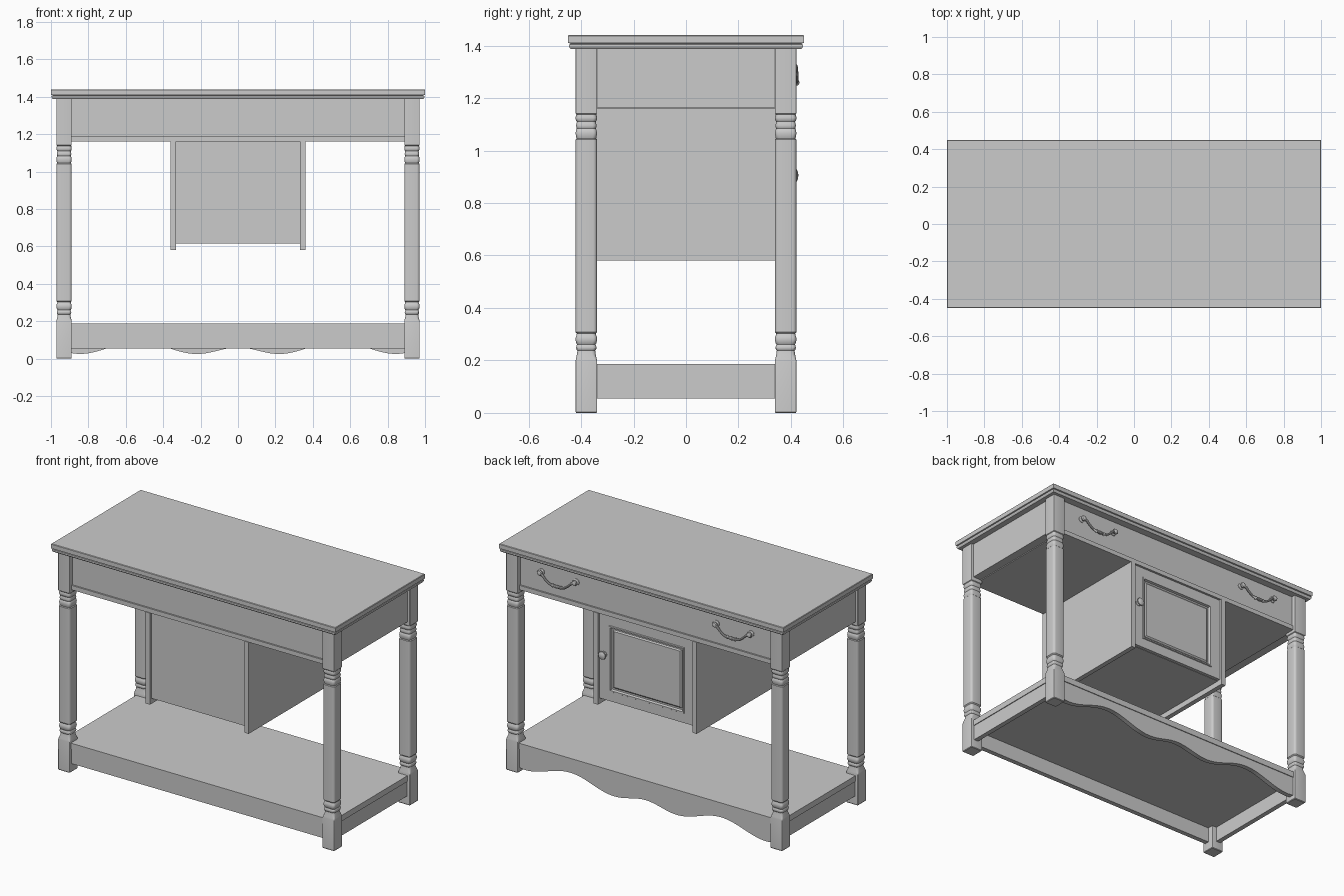
import bpy, bmesh, math
from mathutils import Matrix

if "Cube" in bpy.data.objects:
    bpy.data.objects.remove(bpy.data.objects["Cube"])


def finish(name, bm, smooth=False):
    bmesh.ops.recalc_face_normals(bm, faces=bm.faces)
    me = bpy.data.meshes.new(name)
    bm.to_mesh(me)
    bm.free()
    ob = bpy.data.objects.new(name, me)
    bpy.context.collection.objects.link(ob)
    if smooth:
        shade(ob)
    return ob


def shade(ob):
    bpy.ops.object.select_all(action='DESELECT')
    ob.select_set(True)
    bpy.context.view_layer.objects.active = ob
    bpy.ops.object.shade_smooth_by_angle(angle=math.radians(35))


def box(name, x0, x1, y0, y1, z0, z1):
    bm = bmesh.new()
    m = Matrix.Translation(((x0 + x1) / 2, (y0 + y1) / 2, (z0 + z1) / 2))
    m = m @ Matrix.Diagonal((x1 - x0, y1 - y0, z1 - z0, 1))
    bmesh.ops.create_cube(bm, size=1, matrix=m)
    return finish(name, bm)


def loft(name, rings, smooth=True):
    bm = bmesh.new()
    loops = [[bm.verts.new(p) for p in r] for r in rings]
    n = len(loops[0])
    for a, b in zip(loops, loops[1:]):
        for i in range(n):
            j = (i + 1) % n
            bm.faces.new((a[i], a[j], b[j], b[i]))
    bm.faces.new(loops[0])
    bm.faces.new(loops[-1])
    return finish(name, bm, smooth)


def rounded_square(cx, cy, z, h, r):
    pts = []
    for q in range(4):
        a0 = q * math.pi / 2
        sx = (1, -1, -1, 1)[q]
        sy = (1, 1, -1, -1)[q]
        for k in range(5):
            a = a0 + k * math.pi / 8
            pts.append((cx + sx * (h - r) + r * math.cos(a),
                        cy + sy * (h - r) + r * math.sin(a), z))
    return pts


def rect(hx, hy, y, z):
    return [(-hx, y - hy, z), (hx, y - hy, z), (hx, y + hy, z), (-hx, y + hy, z)]


# table top with stepped, eased edge
loft("table_top", [rect(1 - i, 0.45 - i, 0, z) for i, z in (
    (.009, 1.388), (.004, 1.396), (.004, 1.404), (.009, 1.406), (.009, 1.408),
    (.001, 1.410), (0, 1.414), (0, 1.437), (.003, 1.44))], False)

# turned legs: (z, half width, corner radius)
lower = [(0, .038, .003), (.004, .041, .003), (.195, .041, .003), (.205, .040, .01),
         (.222, .036, .015), (.237, .034, .015), (.240, .037, .015), (.248, .039, .015),
         (.257, .037, .015), (.260, .035, .015), (.265, .038, .015), (.277, .041, .015),
         (.290, .040, .015), (.297, .037, .015), (.302, .036, .015), (.308, .041, .015)]
upper = [(1.042, .041, .015), (1.046, .037, .015), (1.052, .039, .015), (1.066, .041, .015),
         (1.078, .039, .015), (1.084, .036, .015), (1.088, .038, .015), (1.096, .039, .015),
         (1.104, .037, .015), (1.110, .036, .015), (1.116, .040, .015), (1.126, .041, .015),
         (1.134, .039, .015), (1.138, .038, .01), (1.142, .041, .003), (1.39, .041, .003)]
for sx in (-1, 1):
    for sy in (-1, 1):
        loft("leg", [rounded_square(sx * .93, sy * .38, z, h, r) for z, h, r in lower + upper])

# drawer case under the top, with bottom rail
box("drawer_case", -.955, .955, -.395, .395, 1.165, 1.392)
box("case_bottom_rail", -.9, .9, -.405, .405, 1.16, 1.188)

# low shelf and its rails
box("shelf", -.955, .955, -.41, .41, .15, .187)
box("front_shelf_rail", -.9, .9, -.405, -.375, .055, .152)
for s in (-1, 1):
    x0, x1 = sorted((s * .92, s * .95))
    box("side_shelf_rail", x0, x1, -.36, .36, .055, .152)


# scalloped rail on the drawer side
keys = [(0, .06), (.22, .025), (.53, .093), (.85, .025), (.93, .035)]


def scallop(x):
    x = abs(x)
    for (xa, za), (xb, zb) in zip(keys, keys[1:]):
        if x <= xb:
            t = (1 - math.cos(math.pi * (x - xa) / (xb - xa))) / 2
            return za + (zb - za) * t


N = 72
xs = [-.9 + 1.8 * i / N for i in range(N + 1)]
loft("scalloped_rail", [[(x, .375, scallop(x)), (x, .405, scallop(x)),
                         (x, .405, .152), (x, .375, .152)] for x in xs])

# hanging cabinet
for s in (-1, 1):
    x0, x1 = sorted((s * .332, s * .362))
    box("cabinet_side", x0, x1, -.41, .41, .58, 1.162)
box("cabinet_body", -.333, .333, -.395, .375, .615, 1.162)

# door with moulded, recessed panel: (half width, half height, y)
steps = [(.331, .27, .37), (.331, .27, .395), (.265, .21, .395), (.262, .207, .400),
         (.254, .199, .400), (.250, .195, .385), (.240, .185, .385), (.232, .177, .391)]
loft("cabinet_door", [[(-w, y, .887 - h), (w, y, .887 - h), (w, y, .887 + h), (-w, y, .887 + h)]
                      for w, h, y in steps], False)


def turned_y(name, cx, cz, prof):
    return loft(name, [[(cx + r * math.cos(2 * math.pi * k / 20), y,
                         cz + r * math.sin(2 * math.pi * k / 20)) for k in range(20)]
                       for r, y in prof])


# door knob
turned_y("door_knob", .298, .905, [(.018, .393), (.018, .398), (.010, .401), (.010, .408),
                                   (.022, .412), (.026, .417), (.024, .422), (.015, .426), (.004, .428)])

# drawer pulls: round mounts and a drooping bar swelling at the middle
path = [(-.12, .416, 1.31, .007), (-.10, .420, 1.302, .008), (-.08, .421, 1.282, .007),
        (-.055, .421, 1.264, .007), (-.032, .421, 1.259, .008), (-.028, .421, 1.259, .012),
        (-.022, .421, 1.259, .008), (0, .421, 1.258, .011)]
path += [(-x, y, z, r) for x, y, z, r in reversed(path[:-1])]
for cx in (-.615, .615):
    for s in (-1, 1):
        turned_y("pull_mount", cx + s * .122, 1.312,
                 [(.020, .393), (.019, .399), (.010, .403), (.010, .409), (.016, .413),
                  (.018, .418), (.014, .424), (.005, .427)])
    cu = bpy.data.curves.new("drawer_pull", 'CURVE')
    cu.dimensions = '3D'
    cu.bevel_depth = 1.0
    cu.bevel_resolution = 3
    cu.use_fill_caps = True
    sp = cu.splines.new('POLY')
    sp.points.add(len(path) - 1)
    for p, (x, y, z, r) in zip(sp.points, path):
        p.co = (cx + x, y, z, 1)
        p.radius = r
    ob = bpy.data.objects.new("drawer_pull", cu)
    bpy.context.collection.objects.link(ob)
    bpy.ops.object.select_all(action='DESELECT')
    ob.select_set(True)
    bpy.context.view_layer.objects.active = ob
    bpy.ops.object.convert(target='MESH')
    shade(bpy.context.view_layer.objects.active)
